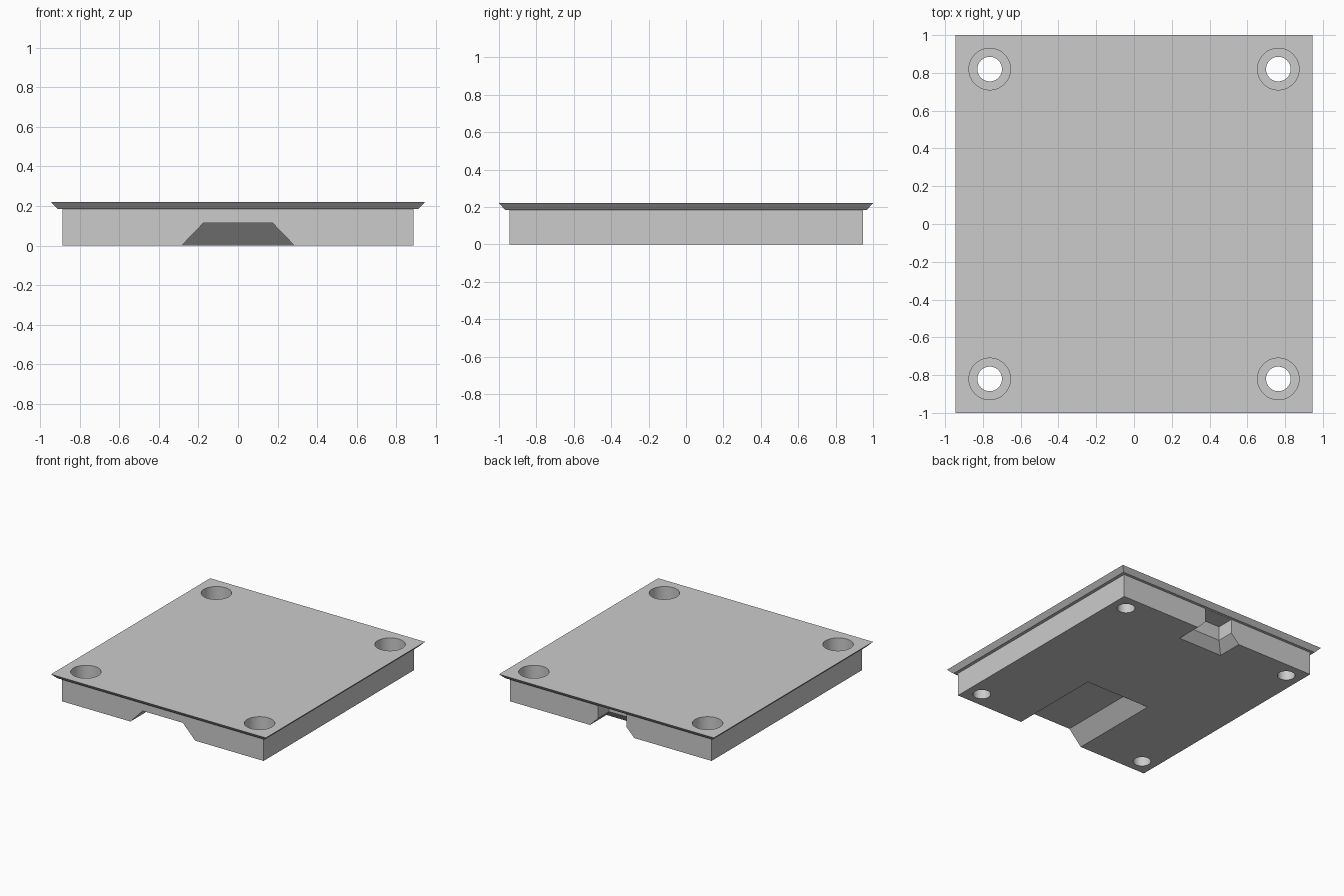
import bpy, bmesh, math

cube = bpy.data.objects.get("Cube")
if cube:
    bpy.data.objects.remove(cube, do_unlink=True)

# Single flat colour
grey = bpy.data.materials.new("light_grey")
grey.use_nodes = True
colour = (0.6, 0.6, 0.6, 1)
grey.diffuse_color = colour
grey.node_tree.nodes["Principled BSDF"].inputs["Base Color"].default_value = colour


def rect(x0, x1, y0, y1, z):
    return [(x0, y0, z), (x1, y0, z), (x1, y1, z), (x0, y1, z)]


def circle(cx, cy, r, z, sides=48):
    angles = [2 * math.pi * i / sides for i in range(sides)]
    return [(cx + r * math.cos(a), cy + r * math.sin(a), z) for a in angles]


def loft(name, rings):
    """Closed solid skinned through a stack of rings."""
    bm = bmesh.new()
    loops = [[bm.verts.new(p) for p in ring] for ring in rings]
    for low, high in zip(loops, loops[1:]):
        n = len(low)
        for i in range(n):
            j = (i + 1) % n
            bm.faces.new((low[i], low[j], high[j], high[i]))
    bm.faces.new(loops[0][::-1])
    bm.faces.new(loops[-1])
    bmesh.ops.recalc_face_normals(bm, faces=bm.faces)
    mesh = bpy.data.meshes.new(name)
    bm.to_mesh(mesh)
    bm.free()
    mesh.materials.append(grey)
    obj = bpy.data.objects.new(name, mesh)
    bpy.context.collection.objects.link(obj)
    return obj


# Base block with an overhanging, undercut top lip
LIP, TOP = 0.185, 0.22
outline = [(0.887, 0.945, 0), (0.887, 0.945, LIP), (0.912, 0.967, LIP), (0.945, 1.0, TOP)]
body = loft("mounting_plate", [rect(-x, x, -y, y, z) for x, y, z in outline])

# Front channel: sloped sides and sloped inner end
channel = [(0.285, -0.185, -0.05), (0.285, -0.185, 0), (0.176, -0.295, 0.113)]
cutters = [loft("front_channel_cutter", [rect(-w, w, -1.2, y, z) for w, y, z in channel])]

# Back slot: straight walls that flare out at the bottom
mid = -0.012
slot = [(0.195, 0.737, -0.05), (0.195, 0.737, 0), (0.124, 0.805, 0.071), (0.124, 0.805, LIP - 0.001)]
cutters.append(loft("back_slot_cutter", [rect(mid - w, mid + w, y, 1.2, z) for w, y, z in slot]))

# Counterbored screw holes in the corners
bore = [(0.065, -0.05), (0.065, 0.1), (0.11, 0.1), (0.11, 0.3)]
for sx in (-1, 1):
    for sy in (-1, 1):
        rings = [circle(sx * 0.764, sy * 0.82, r, z) for r, z in bore]
        cutters.append(loft("screw_hole_cutter", rings))

# Cut everything out and bake the result
for cutter in cutters:
    cutter.hide_render = True
    mod = body.modifiers.new(cutter.name, 'BOOLEAN')
    mod.operation = 'DIFFERENCE'
    mod.solver = 'EXACT'
    mod.object = cutter

bpy.ops.object.select_all(action='DESELECT')
body.select_set(True)
bpy.context.view_layer.objects.active = body
for mod in list(body.modifiers):
    bpy.ops.object.modifier_apply(modifier=mod.name)
for cutter in cutters:
    bpy.data.objects.remove(cutter, do_unlink=True)

bpy.ops.object.shade_smooth_by_angle(angle=math.radians(25))
